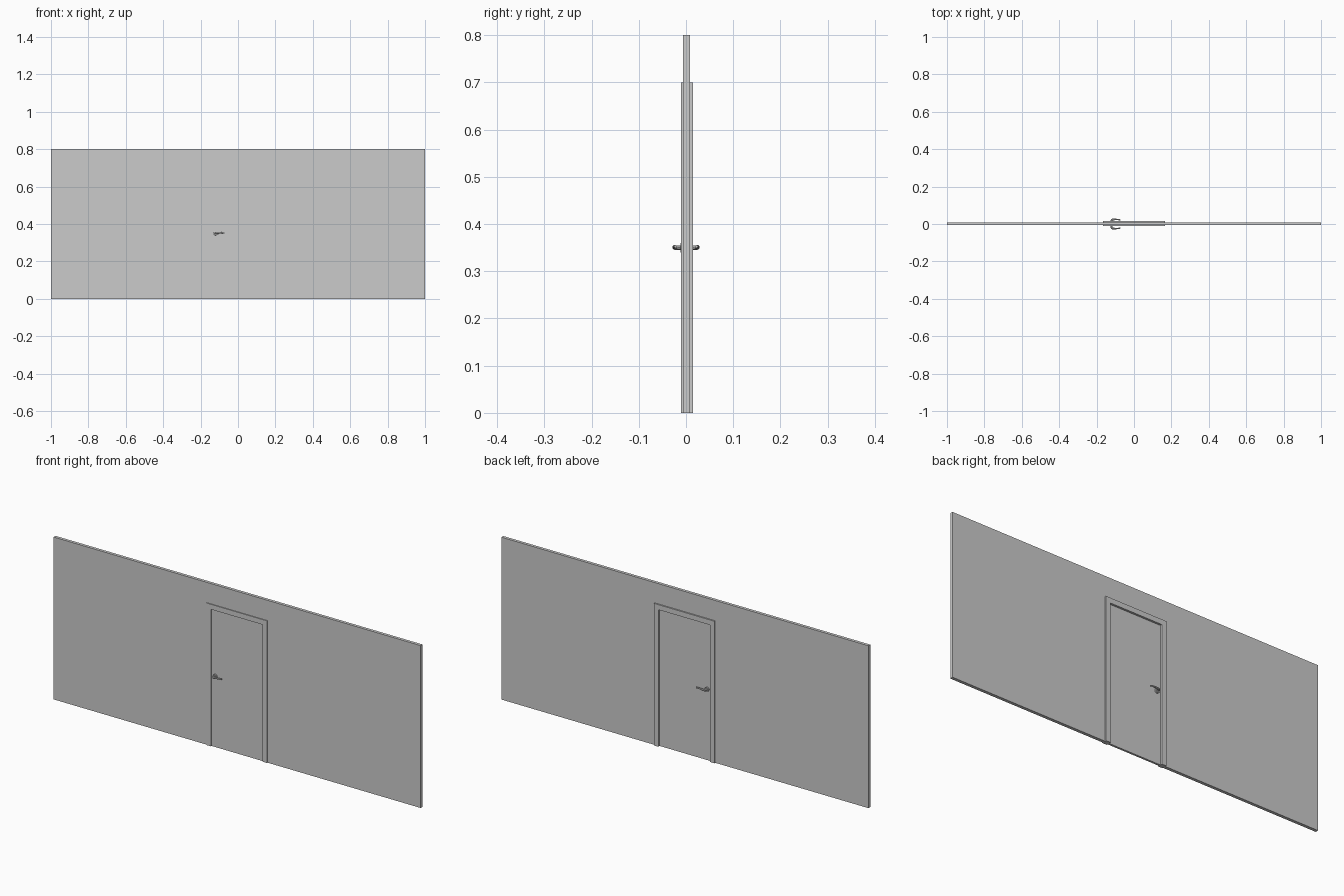
import bpy, bmesh, math

if "Cube" in bpy.data.objects:
    bpy.data.objects.remove(bpy.data.objects["Cube"])


def arch(name, ow, oh, iw, ih, y0, y1):
    """Slab with a doorway opening: inverted-U profile extruded along y."""
    pts = [(-ow, 0), (-iw, 0), (-iw, ih), (iw, ih), (iw, 0), (ow, 0), (ow, oh), (-ow, oh)]
    quads = [(0, 1, 2, 7), (7, 2, 3, 6), (3, 4, 5, 6)]
    bm = bmesh.new()
    vs = [bm.verts.new((x, y0, z)) for x, z in pts]
    faces = [bm.faces.new([vs[i] for i in q]) for q in quads]
    ext = bmesh.ops.extrude_face_region(bm, geom=faces, use_keep_orig=True)
    for v in ext["geom"]:
        if isinstance(v, bmesh.types.BMVert):
            v.co.y = y1
    bmesh.ops.recalc_face_normals(bm, faces=bm.faces)
    me = bpy.data.meshes.new(name)
    bm.to_mesh(me)
    bm.free()
    ob = bpy.data.objects.new(name, me)
    bpy.context.collection.objects.link(ob)
    return ob


def smooth(ob):
    bpy.ops.object.select_all(action='DESELECT')
    ob.select_set(True)
    bpy.context.view_layer.objects.active = ob
    bpy.ops.object.shade_smooth_by_angle()


def lever(name, side):
    """Tapered tube: out from the door, round a bend, then along the door."""
    cu = bpy.data.curves.new(name, 'CURVE')
    cu.dimensions = '3D'
    cu.bevel_depth = 0.005
    cu.bevel_resolution = 3
    cu.use_fill_caps = True
    path = [(-0.120, 0.005, 0.350, 1.0), (-0.120, 0.019, 0.350, 1.0),
            (-0.118, 0.0225, 0.350, 1.0), (-0.113, 0.024, 0.3505, 1.0),
            (-0.100, 0.0245, 0.352, 0.8), (-0.085, 0.024, 0.3525, 0.7),
            (-0.073, 0.022, 0.352, 0.65)]
    sp = cu.splines.new('POLY')
    sp.points.add(len(path) - 1)
    for p, (x, y, z, r) in zip(sp.points, path):
        p.co = (x, side * y, z, 1)
        p.radius = r
    ob = bpy.data.objects.new(name, cu)
    bpy.context.collection.objects.link(ob)
    bpy.ops.object.select_all(action='DESELECT')
    ob.select_set(True)
    bpy.context.view_layer.objects.active = ob
    bpy.ops.object.convert(target='MESH')
    smooth(bpy.context.view_layer.objects.active)


# wall and door frame
arch("wall", 1.0, 0.8, 0.165, 0.7, -0.0065, 0.0085)
arch("door_frame", 0.165, 0.7, 0.14, 0.675, -0.0105, 0.015)

# door leaf, recessed in the frame
bpy.ops.mesh.primitive_cube_add(size=1, location=(0, 0, 0.3375))
door = bpy.context.object
door.name = "door"
door.scale = (0.28, 0.01, 0.675)

# handle on each side: round plate and bent lever
for side, label in ((-1, "front"), (1, "back")):
    bpy.ops.mesh.primitive_cylinder_add(vertices=24, radius=0.0105, depth=0.008,
                                        location=(-0.120, side * 0.0075, 0.35),
                                        rotation=(math.pi / 2, 0, 0))
    plate = bpy.context.object
    plate.name = label + "_handle_plate"
    bev = plate.modifiers.new("Bevel", 'BEVEL')
    bev.width = 0.001
    bev.segments = 2
    smooth(plate)
    lever(label + "_handle_lever", side)
